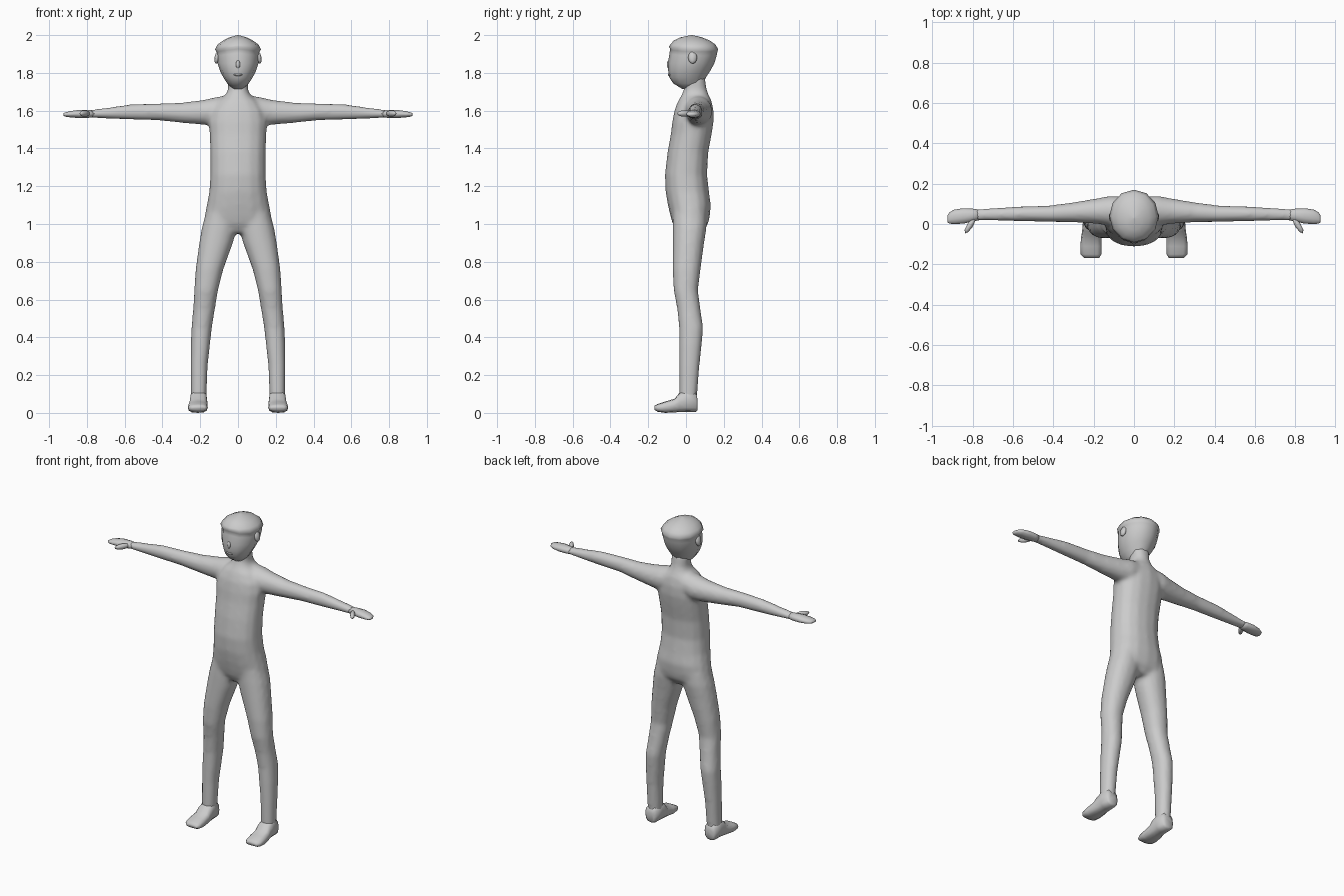
import bpy, bmesh, math
from mathutils import Vector, Matrix

skin = bpy.data.materials.new("plain_grey")
skin.diffuse_color = (0.6, 0.6, 0.6, 1)


def loft(bm, axis, rings, sides=12, power=1.0):
    """Closed loft; each ring is (position, a_min, a_max, b_min, b_max)."""
    loops = []
    for t, a0, a1, b0, b1 in rings:
        loop = []
        for i in range(sides):
            ang = 2 * math.pi * i / sides
            c, s = math.cos(ang), math.sin(ang)
            c = math.copysign(abs(c) ** power, c)
            s = math.copysign(abs(s) ** power, s)
            a, b = (a0 + a1 + (a1 - a0) * c) / 2, (b0 + b1 + (b1 - b0) * s) / 2
            co = {"x": (t, a, b), "y": (a, t, b), "z": (a, b, t)}[axis]
            loop.append(bm.verts.new(co))
        loops.append(loop)
    for lo, hi in zip(loops, loops[1:]):
        for i in range(sides):
            j = (i + 1) % sides
            bm.faces.new((lo[i], lo[j], hi[j], hi[i]))
    bm.faces.new(loops[0][::-1])
    bm.faces.new(loops[-1])


def finish(bm, name, mirror=False):
    """Turn the bmesh into a smooth object, optionally mirrored in x."""
    if mirror:
        dup = bmesh.ops.duplicate(bm, geom=bm.verts[:] + bm.edges[:] + bm.faces[:])
        for v in dup["geom"]:
            if isinstance(v, bmesh.types.BMVert):
                v.co.x *= -1
    bmesh.ops.recalc_face_normals(bm, faces=bm.faces[:])
    for f in bm.faces:
        f.smooth = True
    me = bpy.data.meshes.new(name)
    bm.to_mesh(me)
    bm.free()
    me.materials.append(skin)
    ob = bpy.data.objects.new(name, me)
    bpy.context.collection.objects.link(ob)
    return ob


# Body: limbs (mirrored), then torso and neck, fused into one skin
bm = bmesh.new()
loft(bm, "z", [  # leg
    (0.03, .17, .247, -.03, .055), (0.10, .166, .25, -.036, .06),
    (0.25, .16, .252, -.036, .072), (0.36, .148, .251, -.037, .084),
    (0.45, .138, .247, -.037, .092), (0.55, .122, .238, -.047, .077),
    (0.65, .105, .232, -.066, .064), (0.76, .077, .225, -.072, .078),
    (0.90, .026, .206, -.072, .097), (0.98, .005, .192, -.072, .11),
    (1.06, .01, .17, -.07, .11)], 14, .92)
loft(bm, "x", [  # arm
    (0.04, .0, .135, 1.53, 1.685), (0.12, -.01, .14, 1.52, 1.672),
    (0.18, .0, .128, 1.524, 1.658), (0.30, .008, .108, 1.535, 1.643),
    (0.42, .01, .092, 1.548, 1.639), (0.57, .013, .087, 1.552, 1.634),
    (0.70, .016, .08, 1.558, 1.615), (0.80, .016, .072, 1.562, 1.602)], 14)
leg_arm = bmesh.ops.duplicate(bm, geom=bm.verts[:] + bm.edges[:] + bm.faces[:])
for v in leg_arm["geom"]:
    if isinstance(v, bmesh.types.BMVert):
        v.co.x *= -1
loft(bm, "z", [  # torso and neck
    (0.95, -.10, .10, -.04, .08), (1.00, -.183, .183, -.07, .117),
    (1.04, -.178, .178, -.082, .126), (1.10, -.166, .166, -.096, .132),
    (1.17, -.153, .153, -.108, .122), (1.26, -.147, .147, -.112, .112),
    (1.38, -.147, .147, -.098, .118), (1.48, -.151, .151, -.08, .137),
    (1.54, -.156, .156, -.073, .146), (1.60, -.145, .145, -.062, .146),
    (1.65, -.11, .11, -.043, .136), (1.68, -.068, .068, -.025, .122),
    (1.71, -.053, .053, -.012, .11), (1.78, -.054, .054, -.01, .10)], 16, .88)
body = finish(bm, "body")
rm = body.modifiers.new("fuse", "REMESH")
rm.mode = "VOXEL"
rm.voxel_size = 0.012
rm.use_smooth_shade = True
sm = body.modifiers.new("soften", "SMOOTH")
sm.factor = 0.5
sm.iterations = 6
bpy.context.view_layer.objects.active = body
body.select_set(True)
for m in ("fuse", "soften"):
    bpy.ops.object.modifier_apply(modifier=m)
for p in body.data.polygons:
    p.use_smooth = True

# Head with an overhanging cap of hair rising to a point
bm = bmesh.new()
loft(bm, "z", [
    (1.715, -.03, .03, -.02, .07), (1.745, -.057, .057, -.068, .09),
    (1.775, -.077, .077, -.088, .105), (1.81, -.095, .095, -.094, .128),
    (1.85, -.108, .108, -.096, .15), (1.89, -.113, .113, -.087, .162),
    (1.912, -.114, .114, -.084, .166), (1.925, -.122, .122, -.091, .17),
    (1.95, -.108, .108, -.083, .156), (1.972, -.078, .078, -.064, .125),
    (1.988, -.045, .045, -.03, .085), (2.0, -.004, .004, .026, .034)], 12)
for v in bm.verts:  # raised brow line in front, blunt point behind
    if 1.88 < v.co.z < 1.94 and v.co.y < 0.0:
        v.co.z += 0.015 * (1 - abs(v.co.x) / 0.12)
finish(bm, "head")

# Ears
bm = bmesh.new()
bmesh.ops.create_uvsphere(bm, u_segments=8, v_segments=6, radius=1,
                          matrix=Matrix.Translation((.11, .035, 1.882))
                          @ Matrix.Rotation(-.2, 4, "Y")
                          @ Matrix.Diagonal((.014, .024, .034, 1)))
finish(bm, "ears", True)

# Nose and lips: shallow bumps on the face
bm = bmesh.new()
for z, y, size in ((1.845, -.092, (.012, .009, .022)), (1.79, -.088, (.024, .007, .006))):
    bmesh.ops.create_uvsphere(bm, u_segments=8, v_segments=6, radius=1,
                              matrix=Matrix.Translation((0, y, z))
                              @ Matrix.Diagonal((*size, 1)))
finish(bm, "nose_and_lips")

# Hands: flat mitten plus thumb
bm = bmesh.new()
loft(bm, "x", [
    (.76, .02, .07, 1.565, 1.602), (.80, .012, .076, 1.56, 1.605),
    (.845, .002, .078, 1.56, 1.605), (.89, .0, .071, 1.564, 1.598),
    (.915, .002, .058, 1.568, 1.591), (.925, .01, .04, 1.574, 1.586)], 10)
thumb = bmesh.ops.create_uvsphere(
    bm, u_segments=8, v_segments=8, radius=1,
    matrix=Matrix.Translation((.812, -.006, 1.585))
    @ Matrix.Rotation(math.radians(-58), 4, "Z") @ Matrix.Diagonal((.048, .015, .017, 1)))
finish(bm, "hands", True)

# Feet: wedge from heel to toe
bm = bmesh.new()
loft(bm, "y", [
    (.062, .185, .235, .015, .07), (.052, .168, .25, .005, .11),
    (.0, .163, .254, .005, .125), (-.036, .162, .257, .004, .105),
    (-.06, .161, .261, .003, .075), (-.11, .16, .266, .0, .06),
    (-.15, .162, .264, .006, .047), (-.168, .172, .248, .016, .037)], 12, .75)
finish(bm, "feet", True)
